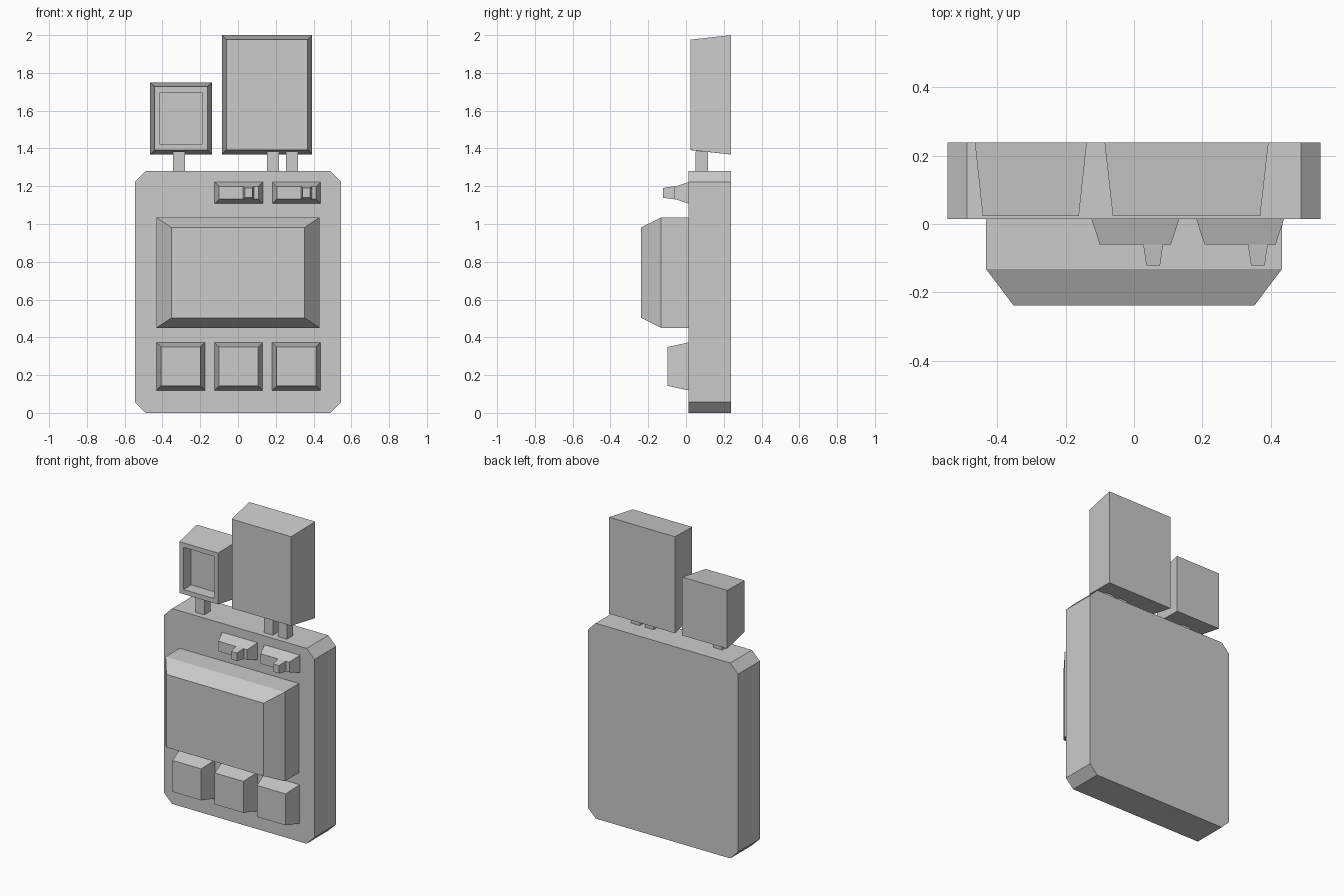
import bpy, bmesh

if "Cube" in bpy.data.objects:
    bpy.data.objects.remove(bpy.data.objects["Cube"])

BACK, FACE = 0.238, 0.014   # rear and front planes of the body


def loft(name, profiles):
    """Join matching xz profiles, given as (points, y), and cap both ends."""
    bm = bmesh.new()
    rings = [[bm.verts.new((x, y, z)) for x, z in pts] for pts, y in profiles]
    n = len(rings[0])
    for a, b in zip(rings, rings[1:]):
        for i in range(n):
            j = (i + 1) % n
            bm.faces.new((a[i], a[j], b[j], b[i]))
    bm.faces.new(rings[0])
    bm.faces.new(rings[-1])
    bmesh.ops.recalc_face_normals(bm, faces=bm.faces)
    mesh = bpy.data.meshes.new(name)
    bm.to_mesh(mesh)
    bm.free()
    obj = bpy.data.objects.new(name, mesh)
    bpy.context.collection.objects.link(obj)
    return obj


def block(name, x0, x1, z0, z1, steps):
    """Rectangular block; each step is (inset, y) from back to front."""
    return loft(name, [([(x0 + i, z0 + i), (x1 - i, z0 + i),
                         (x1 - i, z1 - i), (x0 + i, z1 - i)], y) for i, y in steps])


# Body: slab with chamfered corners
w, h, c = 0.545, 1.28, 0.057
outline = [(-w + c, 0), (w - c, 0), (w, c), (w, h - c),
           (w - c, h), (-w + c, h), (-w, h - c), (-w, c)]
loft("body", [(outline, BACK), (outline, FACE)])

# Screen housing: straight base, then bevelled front
def rect(hw, z0, z1):
    return [(-hw, z0), (hw, z0), (hw, z1), (-hw, z1)]

loft("screen", [(rect(0.432, 0.45, 1.035), FACE),
                (rect(0.432, 0.45, 1.035), -0.132),
                (rect(0.352, 0.503, 0.981), -BACK)])

# Row of three buttons
for k in range(3):
    x = -0.303 + 0.306 * k
    block(f"button_{k + 1}", x - 0.128, x + 0.128, 0.119, 0.373,
          [(0, FACE), (0.024, -0.097)])

# Two switches, each with a small knob
for k in range(2):
    x = 0.004 + 0.306 * k
    block(f"switch_{k + 1}", x - 0.128, x + 0.128, 1.108, 1.222,
          [(0, FACE), (0.024, -0.06)])
    block(f"switch_knob_{k + 1}", x + 0.023, x + 0.081, 1.13, 1.2,
          [(0, -0.06), (0.009, -0.121)])

# Upper boxes, widest at the back; the small one has a recessed front
block("large_box", -0.086, 0.393, 1.368, 2.0, [(0, BACK), (0.024, 0.024)])
block("small_box", -0.465, -0.138, 1.368, 1.75,
      [(0, BACK), (0.023, 0.024), (0.053, 0.024), (0.053, 0.104)])

# Pegs holding the boxes on the body
for k, x in enumerate((-0.312, 0.185, 0.286)):
    block(f"peg_{k + 1}", x - 0.032, x + 0.032, 1.28, 1.384,
          [(0, 0.116), (0, 0.051)])
